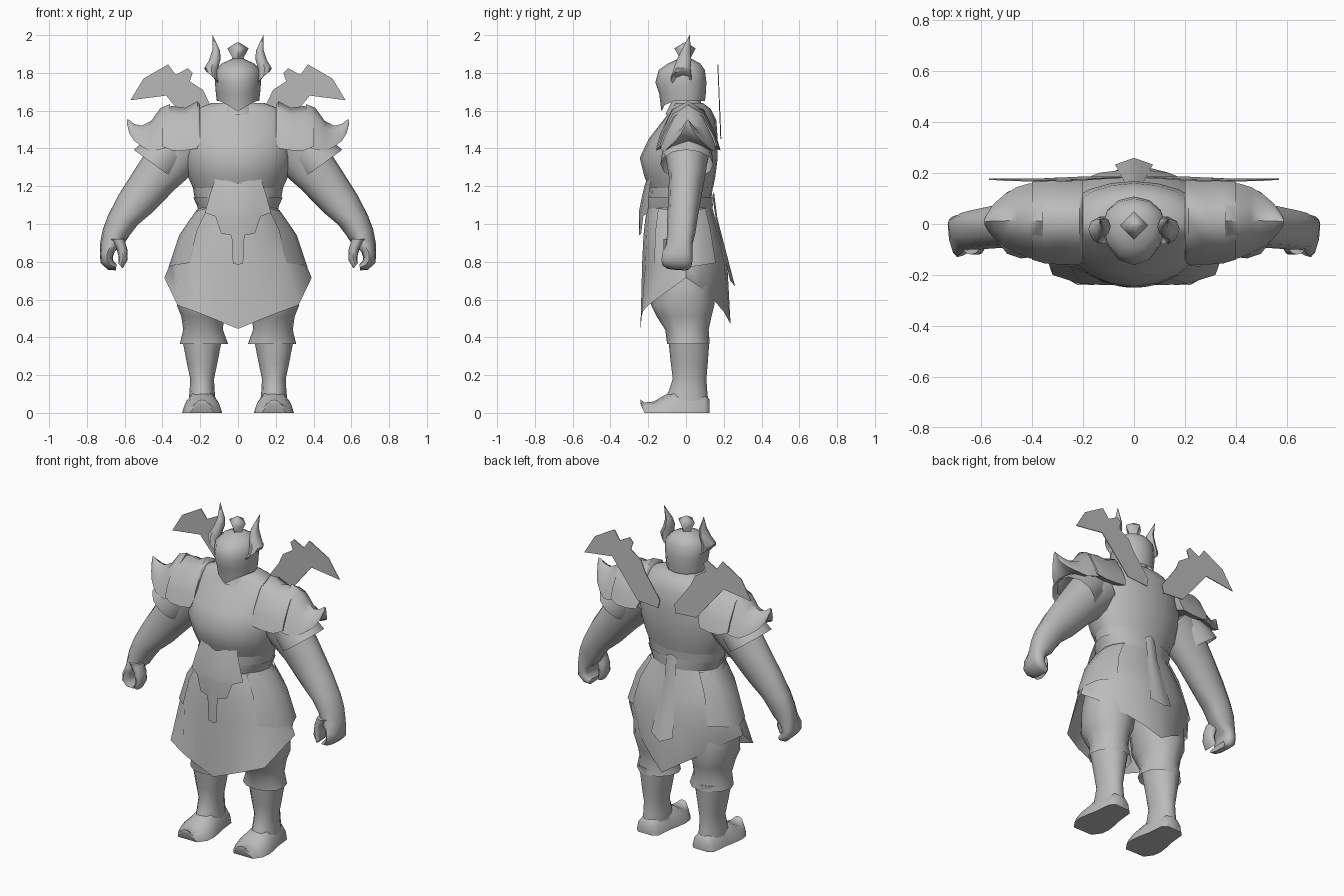
import bpy, bmesh
from math import cos, sin, pi, radians

if "Cube" in bpy.data.objects:
    bpy.data.objects.remove(bpy.data.objects["Cube"])

mat = bpy.data.materials.new("plain_grey")
mat.diffuse_color = (0.5, 0.5, 0.5, 1)
mat.use_nodes = True
mat.node_tree.nodes["Principled BSDF"].inputs["Base Color"].default_value = mat.diffuse_color


def finish(name, bm, angle=50):
    bmesh.ops.remove_doubles(bm, verts=bm.verts, dist=0.0005)
    bmesh.ops.recalc_face_normals(bm, faces=bm.faces)
    me = bpy.data.meshes.new(name)
    bm.to_mesh(me)
    bm.free()
    ob = bpy.data.objects.new(name, me)
    bpy.context.collection.objects.link(ob)
    me.materials.append(mat)
    bpy.ops.object.select_all(action='DESELECT')
    ob.select_set(True)
    bpy.context.view_layer.objects.active = ob
    bpy.ops.object.shade_smooth_by_angle(angle=radians(angle))
    return ob


def loft(name, rings, mirror=False, caps=(True, True), angle=50):
    """Skin a list of point rings, optionally on both sides of x = 0."""
    bm = bmesh.new()
    for s in ((1, -1) if mirror else (1,)):
        vs = [[bm.verts.new((s * x, y, z)) for x, y, z in r] for r in rings]
        n = len(vs[0])
        for a, b in zip(vs, vs[1:]):
            for i in range(n):
                j = (i + 1) % n
                bm.faces.new((a[i], a[j], b[j], b[i]))
        if caps[0]:
            bm.faces.new(vs[0])
        if caps[1]:
            bm.faces.new(vs[-1])
    return finish(name, bm, angle)


def hring(cx, cz, r, yf, yb, tilt=0, y0=0, n=12):
    """Ring around a vertical or tilted limb, with separate front and back depth."""
    a, out = radians(tilt), []
    for i in range(n):
        t = 2 * pi * i / n
        c, s = cos(t) * r, sin(t)
        out.append((cx + c * cos(a), y0 + (s * yb if s > 0 else -s * yf), cz + c * sin(a)))
    return out


def arch(x, yf, yb, zb, zt, power=2.5, n=6):
    """Roof-like section across x: curved top with a peak, hollow underside."""
    out = []
    for i in range(2 * n):
        u = cos(pi * i / n)
        h = 1 - abs(u) ** power if i <= n else .3 * (1 - abs(u))
        out.append((x, (yf + yb) / 2 + u * (yb - yf) / 2, zb + h * (zt - zb)))
    return out


def yring(y, cx, hw, zb, zt, n=12):
    """Flat-bottomed ring across y for the feet."""
    return [(cx + cos(2 * pi * i / n) * hw, y, zb + max(0, sin(2 * pi * i / n)) * (zt - zb))
            for i in range(n)]


def plate(name, pts, depth, thick=0.005):
    """Thin flat mirrored sheet from an x-z outline, y given by depth(x, z)."""
    bm = bmesh.new()
    for s in (1, -1):
        front = [bm.verts.new((s * x, depth(x, z), z)) for x, z in pts]
        back = [bm.verts.new((s * x, depth(x, z) + thick, z)) for x, z in pts]
        bm.faces.new(front)
        bm.faces.new(back[::-1])
        for i in range(len(pts)):
            j = (i + 1) % len(pts)
            bm.faces.new((front[i], back[i], back[j], front[j]))
    bm.normal_update()
    bmesh.ops.triangulate(bm, faces=[f for f in bm.faces if len(f.verts) > 4],
                          ngon_method='EAR_CLIP')
    return finish(name, bm, 30)


def banner(name, rows, depth):
    """Curved hanging cloth: rows of (centre height, edge height, half width)."""
    bm = bmesh.new()
    vs = [[bm.verts.new((w * u, depth(abs(w * u), zc + (ze - zc) * abs(u)),
                         zc + (ze - zc) * abs(u))) for u in (-1, -.5, 0, .5, 1)]
          for zc, ze, w in rows]
    for a, b in zip(vs, vs[1:]):
        for i in range(4):
            bm.faces.new((a[i], a[i + 1], b[i + 1], b[i]))
    return finish(name, bm, 40)


# Feet and boots
loft("foot", [yring(*a) for a in (
    (.125, .19, .05, 0, .07), (.1, .19, .075, 0, .1), (0, .19, .085, 0, .12),
    (-.06, .19, .098, 0, .12), (-.12, .19, .106, 0, .09), (-.17, .19, .1, 0, .06),
    (-.22, .19, .065, 0, .055), (-.24, .19, .03, .045, .07))], True)
loft("boot_shaft", [hring(.19, z, r, f, b) for z, r, f, b in (
    (.06, .072, -.115, .118), (.12, .066, -.09, .112), (.18, .063, -.07, .108),
    (.26, .08, -.08, .115), (.4, .107, -.095, .125))], True)

# Trouser legs with flared cuffs
loft("trouser_leg", [hring(x, z, r, f, b) for x, z, r, f, b in (
    (.18, .365, .128, -.1, .125), (.185, .44, .105, -.11, .12), (.187, .51, .113, -.155, .135),
    (.187, .57, .137, -.185, .15), (.175, .68, .15, -.18, .15), (.15, .9, .14, -.15, .12))],
    True, (False, True))

# Skirt with pointed hem
half = [(0, -.24, .445), (.11, -.24, .49), (.21, -.235, .53), (.32, -.2, .57), (.39, 0, .715),
        (.31, .075, .665), (.21, .145, .6), (.1, .2, .535), (0, .236, .47)]
hem = half + [(-x, y, z) for x, y, z in half[-2:0:-1]]


def skirt_ring(z, r, f, b):
    p = hring(0, z, r, f, b, n=16)
    return p[12:] + p[:12]


loft("skirt", [skirt_ring(1.1, .2, -.2, .135), skirt_ring(1.03, .25, -.215, .155),
               skirt_ring(.94, .305, -.225, .18), skirt_ring(.8, .355, -.232, .218), hem],
     caps=(False, False))

# Hip flaps lying over the skirt sides
bm = bmesh.new()
for s in (1, -1):
    rows = []
    for z, r, f, b in ((1.06, .23, -.205, .145), (.94, .312, -.226, .182), (.77, .368, -.235, .22)):
        rows.append([bm.verts.new((s * r * cos(t), sin(t) * (b if t > 0 else -f), z + .03 * abs(t)))
                     for t in (-.8, -.4, 0, .4, .8)])
    for a, b in zip(rows, rows[1:]):
        for i in range(4):
            bm.faces.new((a[i], a[i + 1], b[i + 1], b[i]))
finish("hip_flaps", bm)

# Torso, breastplate and belt
loft("waist", [hring(0, z, r, f, b, n=16) for z, r, f, b in (
    (1.04, .2, -.2, .135), (1.14, .23, -.195, .135), (1.26, .25, -.19, .15))],
    caps=(False, False))
loft("breastplate", [hring(0, z, r, f, b, n=20) for z, r, f, b in (
    (1.19, .238, -.197, .143), (1.25, .265, -.22, .155), (1.35, .295, -.245, .168),
    (1.45, .3, -.198, .168), (1.55, .27, -.12, .16), (1.61, .22, -.075, .13),
    (1.64, .14, -.06, .09))], caps=(False, True))
loft("belt", [hring(0, z, r, f, b, n=16) for z, r, f, b in (
    (1.07, .203, -.203, .14), (1.1, .218, -.208, .142), (1.14, .237, -.202, .14))],
    caps=(False, False))

# Belt plate with front strip, and back strip
banner("belt_plate", [(1.215, 1.245, .12), (1.15, 1.15, .15), (1.06, 1.06, .175),
                      (1.04, 1.04, .12), (.95, .95, .09), (.94, .94, .034), (.785, .79, .027)],
       lambda x, z: -.25 + 1.6 * x * x + max(0, z - 1.08) * .25)
banner("back_strip", [(1.17, 1.15, .035), (1.03, 1.03, .035), (.85, .85, .055),
                      (.67, .7, .075)],
       lambda x, z: .148 + max(0, 1.1 - z) * .26 - .25 * x)

# Arms running into curled hands, thumbs and sleeves
loft("arm", [hring(*a) for a in (
    (.28, 1.43, .15, -.12, .13, 50), (.435, 1.245, .118, -.09, .1, 32),
    (.54, 1.11, .102, -.095, .075, 26), (.61, 1.02, .082, -.1, .06, 18),
    (.645, .955, .073, -.1, .05, 12), (.667, .895, .063, -.105, .035, 2),
    (.692, .85, .04, -.125, .035, -8), (.695, .81, .036, -.13, .035, -25),
    (.675, .782, .028, -.125, .03, -60), (.645, .77, .016, -.11, .02, -80))], True)
loft("thumb", [hring(x, z, r, -.045, .045, t, -.075) for x, z, r, t in (
    (.64, .92, .038, 0), (.615, .87, .029, 5), (.608, .82, .026, 20), (.622, .778, .017, 50))],
    True)
loft("sleeve", [hring(*a) for a in (
    (.31, 1.44, .1, -.11, .12, 45), (.4, 1.36, .125, -.13, .14, 40),
    (.445, 1.315, .132, -.135, .145, 36))], True, (False, False))

# Shoulder armour
loft("inner_shoulder_pad", [arch(*a) for a in (
    (.2, -.145, .165, 1.45, 1.63), (.215, -.16, .18, 1.4, 1.65), (.28, -.16, .183, 1.39, 1.615),
    (.35, -.155, .18, 1.39, 1.625), (.4, -.14, .165, 1.41, 1.605))], True)
loft("outer_shoulder_pad", [arch(*a, 2.1) for a in (
    (.36, -.135, .16, 1.41, 1.635), (.41, -.135, .16, 1.395, 1.615),
    (.46, -.115, .145, 1.385, 1.545), (.51, -.09, .115, 1.41, 1.52), (.55, -.055, .08, 1.44, 1.53),
    (.575, -.025, .045, 1.48, 1.55), (.588, 0, .02, 1.53, 1.555))], True)

# Neck and helmet with a pointed chin
loft("neck", [hring(0, z, r, -r, r) for z, r in ((1.58, .11), (1.64, .08), (1.72, .075))])
base = [(x, y, z - (.055 if y < -.12 else .02 if y < -.08 else 0))
        for x, y, z in hring(0, 1.65, .112, -.13, .1)]
loft("helmet", [base] + [hring(0, z, r, f, b) for z, r, f, b in (
    (1.69, .117, -.142, .105), (1.75, .122, -.162, .108), (1.815, .122, -.145, .1),
    (1.85, .085, -.095, .075), (1.875, .03, -.04, .03))], caps=(False, True))

# Horns and diamond crest
loft("horn", [hring(x, z, r, -r * 1.2, r * 1.2, t, y, 8) for x, z, r, t, y in (
    (.1, 1.75, .045, 65, -.025), (.135, 1.78, .045, 40, -.025), (.142, 1.825, .037, 0, -.02),
    (.123, 1.87, .032, -10, -.01), (.116, 1.92, .02, 0, 0), (.135, 2, .001, 0, .02))], True)
loft("crest", [hring(0, z, r, -r, r, 0, -.005, 4) for z, r in (
    (1.86, .035), (1.88, .03), (1.93, .056), (1.962, .004))], angle=80)

# Jagged blades on the back
plate("back_blade", [(.57, 1.655), (.5, 1.77), (.37, 1.845), (.33, 1.79), (.265, 1.825),
                     (.24, 1.8), (.255, 1.755), (.185, 1.71), (.155, 1.645), (.05, 1.5),
                     (.06, 1.45), (.2, 1.46), (.38, 1.68)],
      lambda x, z: .166 + (1.85 - z) * .04)
